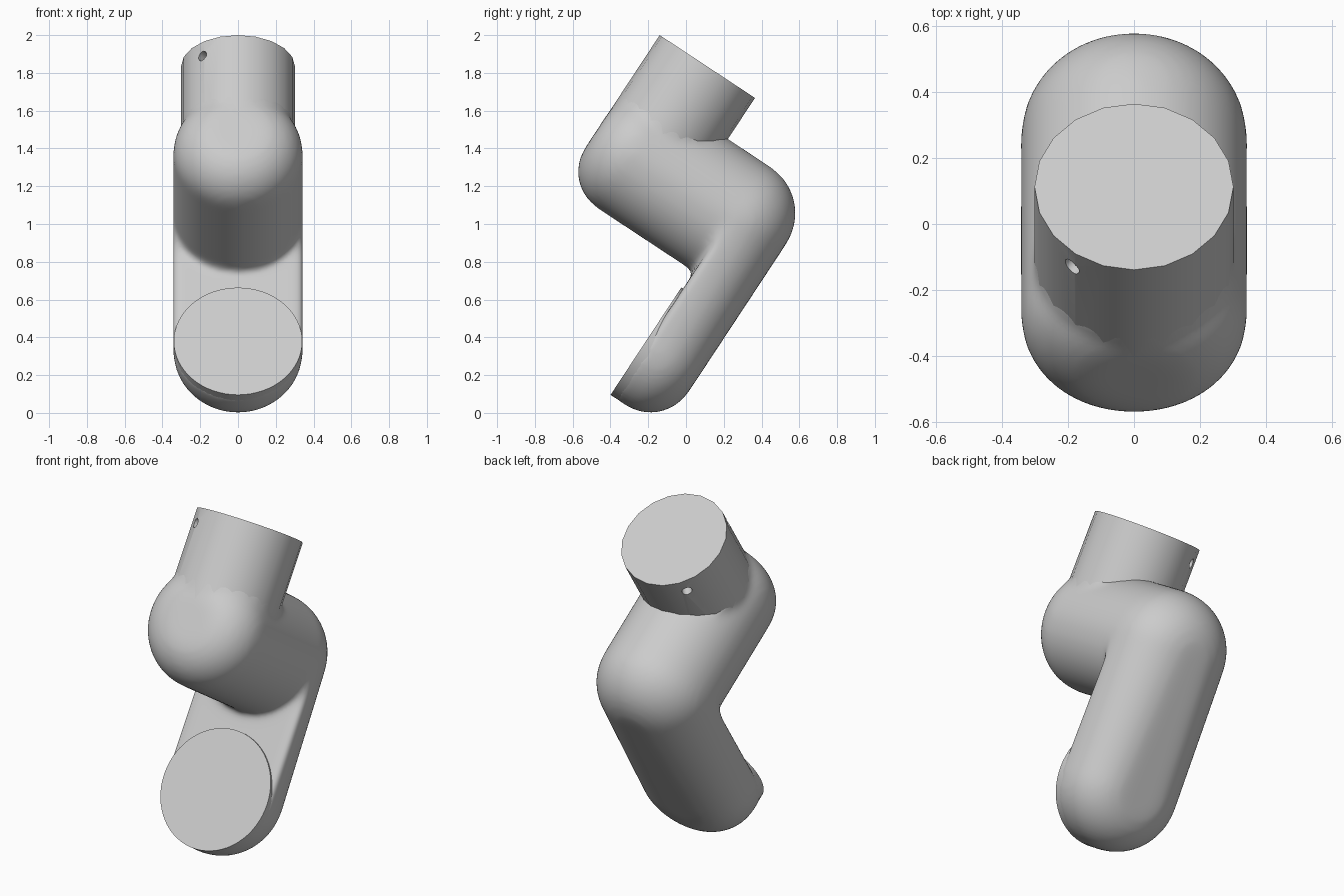
import bpy, bmesh, math
from mathutils import Matrix

if "Cube" in bpy.data.objects:
    bpy.data.objects.remove(bpy.data.objects["Cube"])

TILT = math.radians(-33.4)       # whole arm leans back about x
ROT = Matrix.Rotation(TILT, 4, 'X')
ALONG_Y = Matrix.Rotation(math.radians(-90), 4, 'X')   # local z -> y

grey = bpy.data.materials.new("light_grey")
grey.diffuse_color = (0.6, 0.6, 0.6, 1)
grey.use_nodes = True
grey.node_tree.nodes["Principled BSDF"].inputs["Base Color"].default_value = grey.diffuse_color


def lathe_points(r, z0, z1, f0=0, f1=0, sides=64, steps=10):
    """Rings of a round bar from z0 to z1 with optional rounded ends."""
    prof = []
    if f0:
        for i in range(steps + 1):
            a = math.pi / 2 * i / steps
            prof.append((r - f0 + f0 * math.sin(a), z0 + f0 - f0 * math.cos(a)))
    else:
        prof.append((r, z0))
    if f1:
        for i in range(steps + 1):
            a = math.pi / 2 * i / steps
            prof.append((r - f1 + f1 * math.cos(a), z1 - f1 + f1 * math.sin(a)))
    else:
        prof.append((r, z1))
    return [(q * math.cos(2 * math.pi * k / sides), q * math.sin(2 * math.pi * k / sides), z)
            for q, z in prof for k in range(sides)]


def hull(name, *groups):
    """Convex solid around groups of (points, matrix)."""
    bm = bmesh.new()
    for pts, m in groups:
        for p in pts:
            bm.verts.new((m @ Matrix.Translation(p)).translation)
    bmesh.ops.remove_doubles(bm, verts=bm.verts, dist=1e-5)
    res = bmesh.ops.convex_hull(bm, input=bm.verts)
    junk = {g for g in res["geom_interior"] + res["geom_unused"]
            if isinstance(g, bmesh.types.BMVert)}
    if junk:
        bmesh.ops.delete(bm, geom=list(junk), context='VERTS')
    bmesh.ops.dissolve_limit(bm, angle_limit=0.002, verts=bm.verts, edges=bm.edges)
    bmesh.ops.recalc_face_normals(bm, faces=bm.faces)
    me = bpy.data.meshes.new(name)
    bm.to_mesh(me)
    bm.free()
    me.materials.append(grey)
    ob = bpy.data.objects.new(name, me)
    bpy.context.collection.objects.link(ob)
    return ob


def activate(ob):
    bpy.ops.object.select_all(action='DESELECT')
    ob.select_set(True)
    bpy.context.view_layer.objects.active = ob


def combine(ob, tool, op):
    mod = ob.modifiers.new("combine", 'BOOLEAN')
    mod.operation, mod.solver, mod.object = op, 'EXACT', tool
    activate(ob)
    bpy.ops.object.modifier_apply(modifier=mod.name)
    bpy.data.objects.remove(tool)


def at(y, z):
    return Matrix.Translation((0, y, z))


R = 0.343
LOW, MID, TOP = 0.20, 0.99, 1.593     # heights along the arm axis
SLEEVE_Y, SLEEVE_R = -0.915, 0.302

# lower slab: two rounded pegs side by side, wrapped together
body = hull("arm_body",
            (lathe_points(R, -0.375, -0.05, f1=0.24), at(0, LOW) @ ALONG_Y),
            (lathe_points(R, -0.375, -0.05, f1=0.29), at(0, MID) @ ALONG_Y))
# cross tube between the two elbows
combine(body, hull("cross_tube",
        (lathe_points(R, -1.218, -0.05, 0.23, 0.29), at(0, MID) @ ALONG_Y)), 'UNION')
# root of the upper tube
combine(body, hull("upper_root",
        (lathe_points(0.3, MID, 1.25), at(SLEEVE_Y, 0))), 'UNION')
# blend the joints
mod = body.modifiers.new("remesh", 'REMESH')
mod.mode, mod.voxel_size, mod.use_smooth_shade = 'VOXEL', 0.018, True
mod = body.modifiers.new("blend", 'SMOOTH')
mod.factor, mod.iterations = 0.5, 16
activate(body)
for m in [m.name for m in body.modifiers]:
    bpy.ops.object.modifier_apply(modifier=m)
body.data.shade_smooth()

# flat round mounting face at the lower end
flange = hull("lower_flange",
              (lathe_points(0.34, -0.386, -0.31), at(0, LOW) @ ALONG_Y))

# upper sleeve with two small pin holes
sleeve = hull("upper_sleeve",
              (lathe_points(SLEEVE_R, 1.0, TOP, sides=20), at(SLEEVE_Y, 0)))
for side in (-1, 1):
    aim = Matrix.Rotation(math.radians(90 - side * 51), 4, 'Z')
    d = (math.radians(180 - side * 51) if side > 0 else math.radians(180 + 51))
    aim = Matrix.Rotation(d, 4, 'Z') @ Matrix.Rotation(math.radians(90), 4, 'Y')
    combine(sleeve, hull("pin_cutter",
            (lathe_points(0.028, 0.24, 0.36, sides=16), at(SLEEVE_Y, 1.506) @ aim)),
            'DIFFERENCE')

for ob in (flange, sleeve):
    activate(ob)
    bpy.ops.object.shade_smooth_by_angle(angle=math.radians(35))

for ob in (body, flange, sleeve):
    ob.data.transform(ROT)
